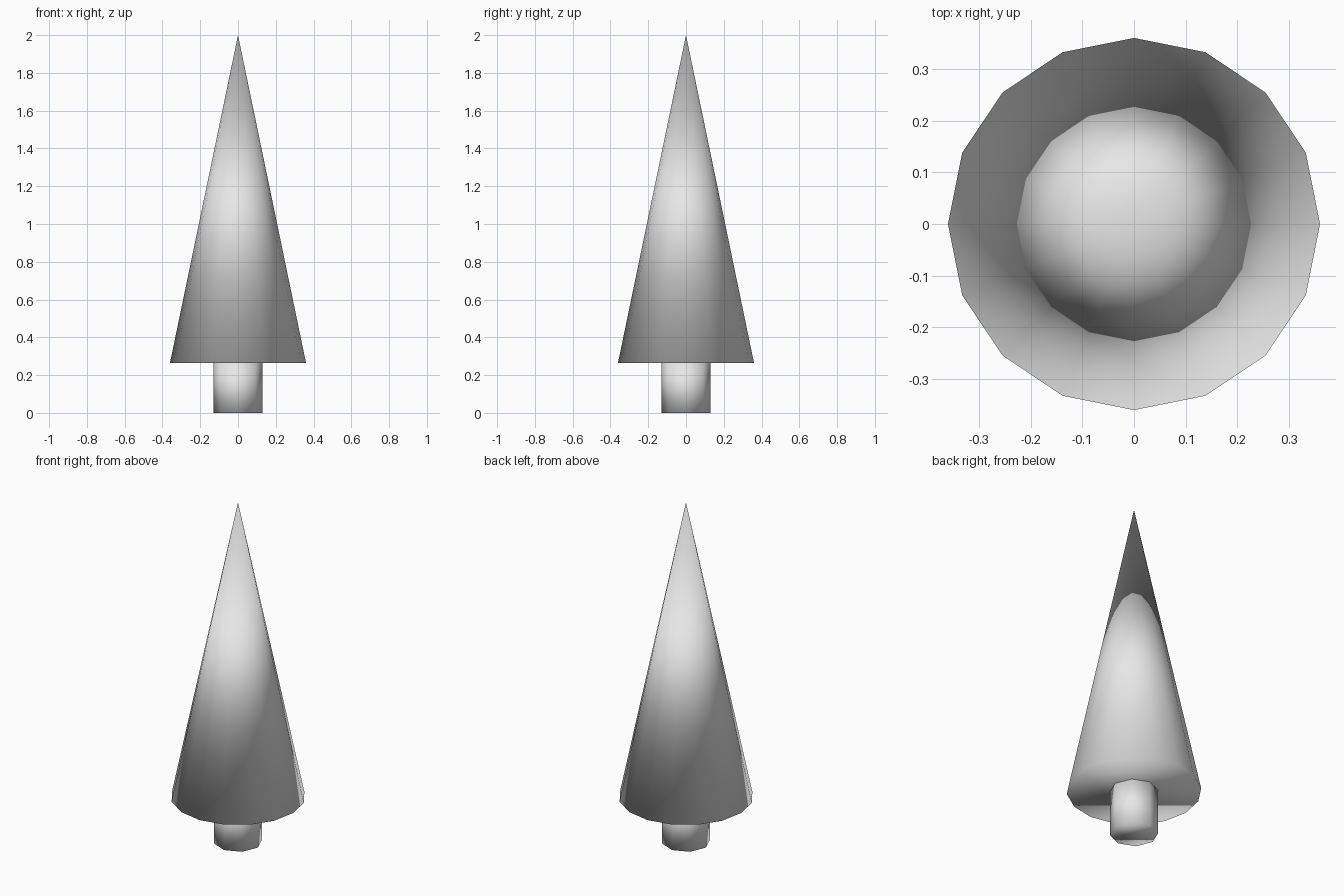
import bpy

cube = bpy.data.objects.get("Cube")
if cube:
    bpy.data.objects.remove(cube, do_unlink=True)

GROUND_GAP = 0.265   # height where the foliage starts
HEIGHT = 2.0

# One plain grey for the whole tree
grey = bpy.data.materials.new("light_grey")
grey.use_nodes = True
grey.diffuse_color = (0.8, 0.8, 0.8, 1)
grey.node_tree.nodes["Principled BSDF"].inputs["Base Color"].default_value = (0.8, 0.8, 0.8, 1)


def add_round_part(name, sides, bottom_radius, top_radius, z0, z1):
    """Capped cone or cylinder, smooth shaded right across its rims."""
    bpy.ops.mesh.primitive_cone_add(
        vertices=sides, radius1=bottom_radius, radius2=top_radius,
        depth=z1 - z0, location=(0, 0, (z0 + z1) / 2))
    part = bpy.context.object
    part.name = name
    part.data.materials.append(grey)
    bpy.ops.object.shade_smooth()
    return part


# Trunk and foliage
add_round_part("trunk", 8, 0.13, 0.13, 0, GROUND_GAP)
add_round_part("foliage", 16, 0.36, 0, GROUND_GAP, HEIGHT)
